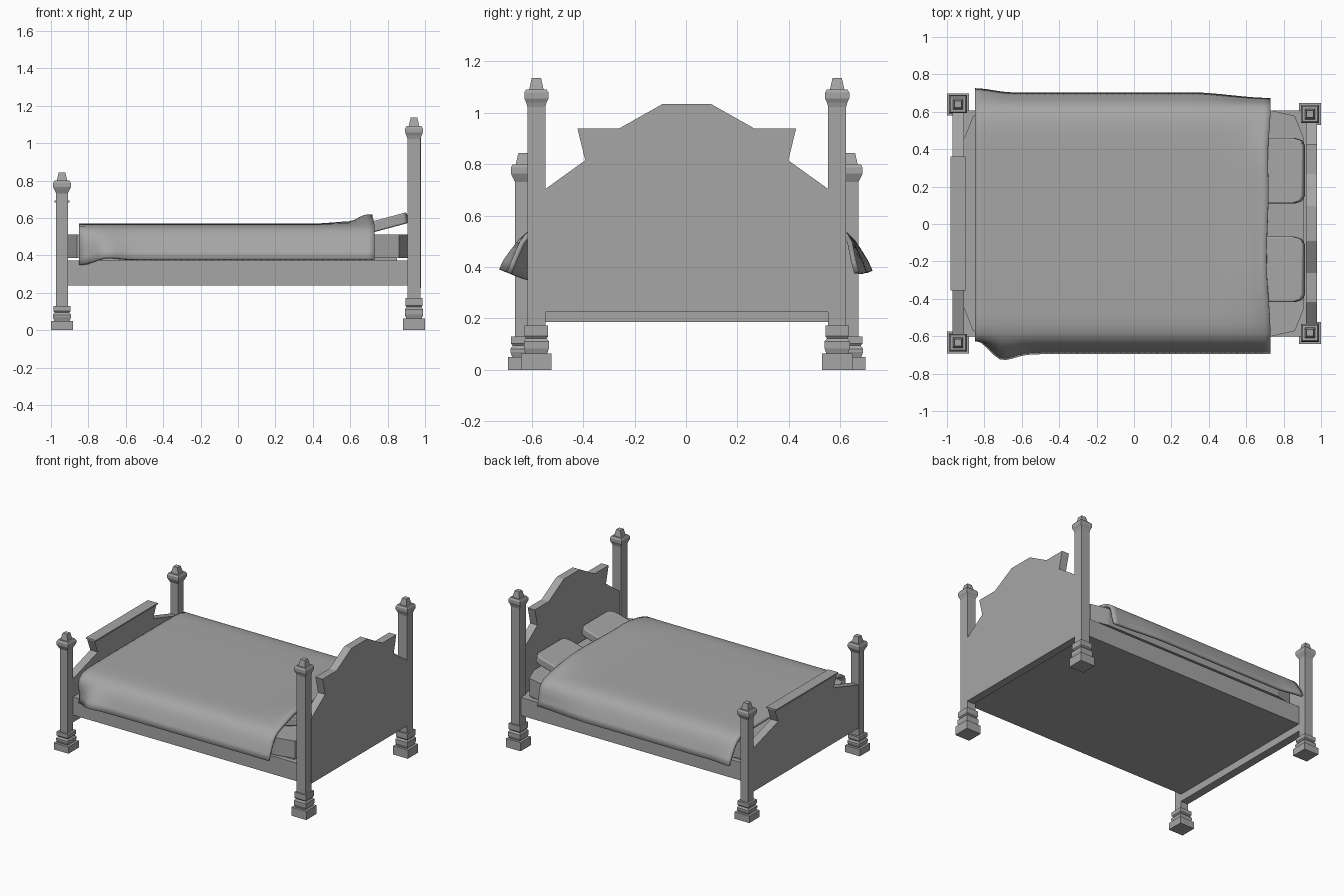
import bpy, bmesh, math
from mathutils import Matrix, Vector

if "Cube" in bpy.data.objects:
    bpy.data.objects.remove(bpy.data.objects["Cube"])

YC = 0.003  # centre line of the frame

grey = bpy.data.materials.new("plain_grey")
grey.use_nodes = True
grey.diffuse_color = (0.38, 0.38, 0.38, 1)
grey.node_tree.nodes["Principled BSDF"].inputs["Base Color"].default_value = (0.38, 0.38, 0.38, 1)


def finish(name, bm):
    bmesh.ops.recalc_face_normals(bm, faces=bm.faces)
    mesh = bpy.data.meshes.new(name)
    bm.to_mesh(mesh)
    bm.free()
    mesh.materials.append(grey)
    obj = bpy.data.objects.new(name, mesh)
    bpy.context.collection.objects.link(obj)
    return obj


def box(name, lo, hi):
    bm = bmesh.new()
    bmesh.ops.create_cube(bm, size=1)
    for v in bm.verts:
        v.co = Vector([(h if c > 0 else l) for c, l, h in zip(v.co, lo, hi)])
    return finish(name, bm)


def prism(name, points, offset):
    """Extrude a flat outline by an offset."""
    bm = bmesh.new()
    face = bm.faces.new([bm.verts.new(p) for p in points])
    new = bmesh.ops.extrude_face_region(bm, geom=[face], use_keep_orig=True)["geom"]
    bmesh.ops.translate(bm, vec=offset, verts=[g for g in new if isinstance(g, bmesh.types.BMVert)])
    return finish(name, bm)


def square_post(name, x, y, rings):
    """Stack square rings given as (half width, height)."""
    bm = bmesh.new()
    loops = [[bm.verts.new((x + sx * h, y + sy * h, z))
              for sx, sy in ((-1, -1), (1, -1), (1, 1), (-1, 1))] for h, z in rings]
    for a, b in zip(loops, loops[1:]):
        for i in range(4):
            j = (i + 1) % 4
            bm.faces.new((a[i], a[j], b[j], b[i]))
    bm.faces.new(loops[0])
    bm.faces.new(loops[-1])
    return finish(name, bm)


def post_rings(half, foot, collar, top):
    """Plinth, moulded collar, shaft, flared cap and finial."""
    mid = foot + (collar - foot) * 0.55
    return [(0.059, 0), (0.059, foot), (0.042, foot), (0.049, foot + 0.02),
            (0.049, mid - 0.012), (0.04, mid), (0.046, mid + 0.008), (0.046, collar),
            (half, collar), (half, top - 0.113), (0.04, top - 0.095), (0.047, top - 0.08),
            (0.047, top - 0.057), (0.04, top - 0.045), (0.028, top - 0.045), (0.018, top)]


# Four corner posts
for side, s in (("right", -1), ("left", 1)):
    square_post("head_post_" + side, 0.941, YC + s * 0.585, post_rings(0.035, 0.063, 0.172, 1.136))
    square_post("foot_post_" + side, -0.941, YC + s * 0.637, post_rings(0.031, 0.05, 0.13, 0.844))


def board(name, x0, x1, half_profile):
    """Shaped end board, mirrored about the centre line."""
    pts = [(x0, YC + y, z) for y, z in half_profile]
    pts += [(x0, YC - y, z) for y, z in reversed(half_profile)]
    return prism(name, pts, (x1 - x0, 0, 0))


# Headboard and footboard
board("headboard", 0.92, 0.978, [(0.555, 0.225), (0.555, 0.70), (0.395, 0.815),
                                 (0.425, 0.938), (0.265, 0.938), (0.093, 1.035)])
board("footboard", -0.97, -0.91, [(0.615, 0.187), (0.615, 0.50), (0.32, 0.59), (0.358, 0.685)])
box("footboard_cap", (-0.98, YC - 0.358, 0.682), (-0.90, YC + 0.358, 0.692))

# Bed base
box("bed_base", (-0.92, YC - 0.605, 0.24), (0.925, YC + 0.605, 0.372))

# Mattress with cut corners
quarter = [(0.91, 0.45), (0.86, 0.575), (0.73, 0.605)]
outline = []
for sx, sy in ((1, 1), (-1, 1), (-1, -1), (1, -1)):
    corner = [(sx * x, YC + sy * y, 0.385) for x, y in quarter]
    outline += corner if sx * sy > 0 else corner[::-1]
prism("mattress", outline, (0, 0, 0.127))
box("mattress_underside", (-0.85, YC - 0.57, 0.37), (0.85, YC + 0.57, 0.39))

# Two pillows tilted up against the headboard
for side, yc in (("left", 0.285), ("right", -0.243)):
    w = 0.175
    flat = [(-0.21, -w), (0.14, -w), (0.18, -w + 0.012), (0.195, -w + 0.04),
            (0.195, w - 0.04), (0.18, w - 0.012), (0.14, w), (-0.21, w)]
    pillow = prism("pillow_" + side, [(x, y, -0.029) for x, y in flat], (0, 0, 0.058))
    bevel = pillow.modifiers.new("soft_edge", "BEVEL")
    bevel.width = 0.008
    bevel.segments = 2
    pillow.matrix_world = Matrix.Translation((0.72, yc, 0.552)) @ Matrix.Rotation(math.radians(-15), 4, "Y")


def smooth(a, b, t):
    t = max(0, min(1, (t - a) / (b - a)))
    return t * t * (3 - 2 * t)


def blanket_point(x, y, z):
    """Drape one point: lift over the pillows, sway of the flaps and foot corners."""
    hang = smooth(0.56, 0.38, z)
    side = 1 if y > 0 else -1
    flat = 1 - smooth(0.3, 0.62, abs(y))
    z += flat * (0.012 * smooth(0.4, 0.62, x) + 0.036 * smooth(0.6, 0.71, x))
    px = x - 0.016 * flat * smooth(0.5, 0.73, x) + 0.005 * math.sin(y * 9) * flat * smooth(0.6, 0.73, x)
    if side > 0:
        y += hang * (0.022 * smooth(-0.65, -0.85, x) - 0.03 * smooth(0.3, 0.73, x))
        z += hang * 0.006 * smooth(-0.6, -0.85, x)
    else:
        bulge = math.exp(-((x + 0.7) / 0.09) ** 2)
        y += hang * (0.075 * smooth(-0.7, -0.85, x) - 0.032 * bulge)
        z += hang * (0.012 * bulge - 0.03 * smooth(-0.7, -0.84, x))
    return px, y, z


# Blanket as a draped sheet with thickness
half = [(0, 0.57), (0.1, 0.57), (0.2, 0.57), (0.3, 0.57), (0.4, 0.569), (0.48, 0.568), (0.54, 0.564),
        (0.59, 0.553), (0.625, 0.532), (0.65, 0.5), (0.668, 0.46), (0.685, 0.42), (0.7, 0.38)]
section = [(-y, z) for y, z in reversed(half[1:])] + half
COLS = 48
bm = bmesh.new()
rows = []
for i in range(COLS + 1):
    x = -0.85 + 1.58 * i / COLS
    rows.append([bm.verts.new(blanket_point(x, y + 0.004, z)) for y, z in section])
for a, b in zip(rows, rows[1:]):
    for j in range(len(section) - 1):
        bm.faces.new((a[j], b[j], b[j + 1], a[j + 1]))
blanket = finish("blanket", bm)
if sum(p.normal.z for p in blanket.data.polygons) < 0:
    blanket.data.flip_normals()
solid = blanket.modifiers.new("thickness", "SOLIDIFY")
solid.thickness = 0.02
solid.offset = -1

# Smooth shading on the soft parts
bpy.ops.object.select_all(action="DESELECT")
for obj in bpy.data.objects:
    if obj.name.startswith(("blanket", "pillow")):
        obj.select_set(True)
        bpy.context.view_layer.objects.active = obj
bpy.ops.object.shade_smooth_by_angle(angle=math.radians(35))
